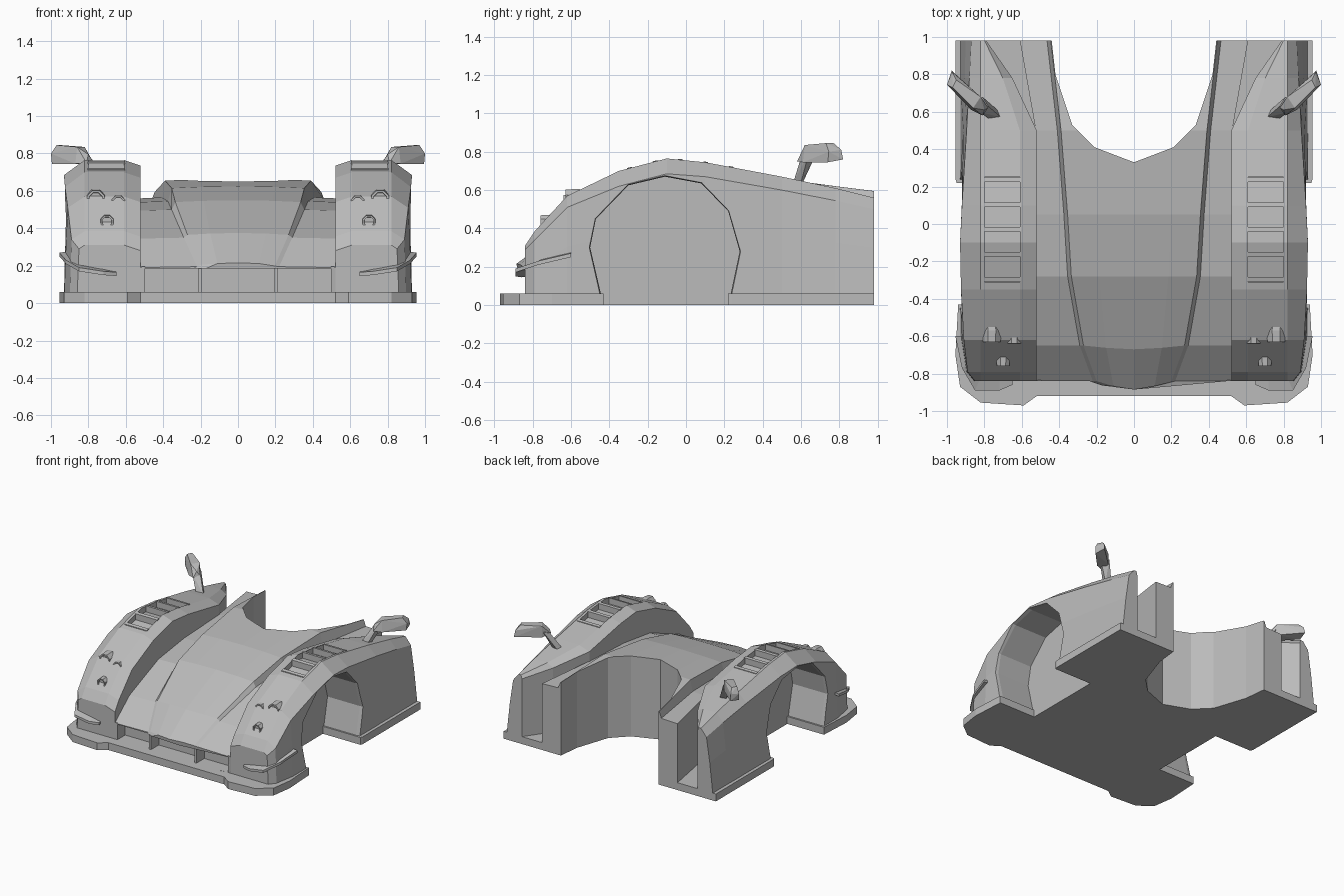
import bpy, bmesh
from math import pi, cos, sin
from mathutils import Vector

cube = bpy.data.objects.get("Cube")
if cube:
    bpy.data.objects.remove(cube)

grey = bpy.data.materials.new("body_grey")
grey.use_nodes = True
GREY = (0.5, 0.5, 0.5, 1)
grey.diffuse_color = GREY
grey.node_tree.nodes["Principled BSDF"].inputs["Base Color"].default_value = GREY


def finish(name, bm):
    bmesh.ops.remove_doubles(bm, verts=bm.verts, dist=0.0005)
    bmesh.ops.recalc_face_normals(bm, faces=bm.faces)
    me = bpy.data.meshes.new(name)
    bm.to_mesh(me)
    bm.free()
    me.materials.append(grey)
    ob = bpy.data.objects.new(name, me)
    bpy.context.collection.objects.link(ob)
    return ob


def loft(name, rings):
    """Skin closed rings of equal length and cap both ends."""
    bm = bmesh.new()
    vs = [[bm.verts.new(p) for p in r] for r in rings]
    n = len(vs[0])
    for a, b in zip(vs, vs[1:]):
        for i in range(n):
            j = (i + 1) % n
            bm.faces.new((a[i], a[j], b[j], b[i]))
    bm.faces.new(vs[0])
    bm.faces.new(vs[-1])
    return finish(name, bm)


def prism(name, outline, z0, z1):
    return loft(name, [[(x, y, z) for x, y in outline] for z in (z0, z1)])


def box(name, x0, x1, y0, y1, z0, z1):
    return prism(name, [(x0, y0), (x1, y0), (x1, y1), (x0, y1)], z0, z1)


def hull(name, points):
    bm = bmesh.new()
    for p in points:
        bm.verts.new(p)
    bmesh.ops.convex_hull(bm, input=bm.verts)
    return finish(name, bm)


def bake(ob):
    """Replace the mesh with its modified result."""
    dg = bpy.context.evaluated_depsgraph_get()
    me = bpy.data.meshes.new_from_object(ob.evaluated_get(dg))
    ob.modifiers.clear()
    ob.data = me


def cut(ob, cutter):
    m = ob.modifiers.new("cut", "BOOLEAN")
    m.operation = "DIFFERENCE"
    m.solver = "EXACT"
    m.object = cutter
    bake(ob)


def mirror(ob):
    ob.modifiers.new("mirror", "MIRROR").use_mirror_merge = False
    bake(ob)


def both_sides(half):
    return half + [(-x, y) for x, y in reversed(half) if x > 0]


# Cutter for the wheel arch, flared at the outer lip
arch = [(-.43, -.05), (-.435, .02), (-.50, .30), (-.47, .45), (-.30, .625), (-.11, .67),
        (.08, .635), (.22, .49), (.28, .28), (.225, .02), (.22, -.05)]
arch_cutter = loft("arch_cutter", [
    [(x, -.1 + (y + .1) * s, .3 + (z - .3) * s) for y, z in arch]
    for x, s in ((.61, 1), (.90, 1), (1.1, 1.1))])

# Cutter for the cockpit opening
cockpit = both_sides([(0, .33), (.21, .41), (.33, .53), (.42, .80), (.44, .98), (.45, 1.1)])
cockpit_cutter = prism("cockpit_cutter", cockpit, -.1, 1)

# Floor plate with splitter and side sills
plate = both_sides([(0, -.92), (.52, -.92), (.59, -.97), (.82, -.955), (.93, -.87),
                    (.955, -.70), (.94, -.43), (.94, .20), (.955, .24), (.955, .98)])
floor = prism("floor_plate", plate, 0, .06)
for side in (1, -1):
    notch = box("notch_cutter", *sorted((side * .61, side * 1.1)), -.43, .22, -.1, .2)
    cut(floor, notch)
    bpy.data.objects.remove(notch)
cut(floor, cockpit_cutter)

# Fenders: y, inner x, crown x, shoulder x, crown z, shoulder z
fender_rows = [(-.84, .52, .82, .85, .31, .29), (-.79, .52, .82, .89, .385, .34),
               (-.62, .52, .82, .91, .57, .51), (-.35, .52, .82, .925, .70, .62),
               (-.10, .52, .82, .93, .765, .685), (.10, .52, .82, .92, .745, .67),
               (.50, .52, .82, .895, .67, .60), (.78, .65, .82, .88, .61, .545),
               (.98, .79, .82, .87, .56, .50)]


def crown(y):
    for a, b in zip(fender_rows, fender_rows[1:]):
        if a[0] <= y <= b[0]:
            return a[4] + (b[4] - a[4]) * (y - a[0]) / (b[0] - a[0])


def fender_ring(y, xi, xt, xs, zt, zs):
    foot = max(xs, .93) if y > -.7 else xs + .01
    return [(xi, y, .03), (xi, y, zt - .03), (xi + (xt - xi) * .3, y, zt), (xt, y, zt),
            (xs, y, zs), ((xs + foot) / 2, y, zs * .6), (foot, y, .03)]


fender = loft("fenders", [fender_ring(*r) for r in fender_rows])
cut(fender, arch_cutter)

# Louvre pockets follow the crown of the fender
ys = (-.31, -.10, .10, .25)
pocket = loft("pocket_cutter", [
    [(.61, y, crown(y) - .045), (.80, y, crown(y) - .045), (.80, y, 1), (.61, y, 1)] for y in ys])
cut(fender, pocket)
mirror(fender)
for i in range(5):
    y = -.295 + i * .133
    slat = hull("louvre_slat_%d" % (i + 1), [
        (x, yy, crown(yy) + dz) for x in (.605, .805)
        for yy, dz in ((y - .012, .004), (y + .012, .004), (y + .012, -.05), (y - .012, -.05))])
    mirror(slat)

# Hood with raised centre panel: y, nose offset, panel half width, panel z, channel z, outer x
hood_rows = [(-.84, .045, .20, .21, .195, .525), (-.65, .02, .27, .37, .35, .525),
             (-.28, 0, .335, .545, .50, .525), (.05, 0, .355, .62, .545, .525),
             (.50, 0, .39, .66, .565, .525), (.98, 0, .445, .60, .545, .61)]


def hood_ring(y, nose, w, zp, zc, xo):
    half = [(0, y - nose, zp + .005), (w * .55, y - nose * .6, zp + .002), (w, y, zp - .005),
            (w + .02, y, zc), (xo, y, zc - .005), (xo, y, .03)]
    return half + [(-x, yy, z) for x, yy, z in reversed(half) if x > 0]


hood = loft("hood", [hood_ring(*r) for r in hood_rows])
cut(hood, cockpit_cutter)
intake = box("intake_cutter", -.5, .5, -1, -.74, .06, .185)
cut(hood, intake)

# Struts in the front intake
for x in (.205, .507):
    mirror(box("intake_strut", x - .01, x + .01, -.84, -.73, .05, .195))

for helper in (arch_cutter, cockpit_cutter, pocket, intake):
    bpy.data.objects.remove(helper)


# Lamps: octagonal pods with a recessed lens
def lamp(name, x, z, r, y0, y1):
    steps = ((y1, .75), (y0 + .06, 1), (y0, .9), (y0, .68), (y0 + .015, .65))
    mirror(loft(name, [[(x + r * s * cos(pi / 8 + i * pi / 4), y, z + r * s * sin(pi / 8 + i * pi / 4))
                        for i in range(8)] for y, s in steps]))


lamp("outer_lamp", .76, .555, .056, -.63, -.48)
lamp("inner_lamp", .64, .538, .043, -.64, -.50)
lamp("lower_lamp", .70, .435, .040, -.76, -.66)

# Corner winglets wrapping around the bumper
outer = [(.65, -.86, .145), (.72, -.89, .15), (.85, -.89, .17), (.92, -.77, .21), (.955, -.60, .25)]
inner = [(.65, -.82, .15), (.72, -.82, .165), (.82, -.82, .185), (.87, -.74, .225), (.91, -.60, .255)]
mirror(loft("corner_winglet", [
    [o, i, (i[0], i[1], i[2] + .02), (o[0], o[1], o[2] + .02)] for o, i in zip(outer, inner)]))

# Wing mirrors
mirror(hull("mirror_stalk", [(.71, .57, .64), (.77, .56, .64), (.78, .60, .64), (.73, .61, .64),
                             (.78, .63, .77), (.83, .60, .77), (.86, .64, .79), (.81, .68, .79)]))
mirror(hull("mirror_head", [(.78, .62, .765), (.81, .58, .75), (.80, .61, .795), (.86, .62, .835),
                            (.82, .68, .835), (.87, .61, .745), (.82, .68, .745), (.995, .74, .745),
                            (1.0, .745, .80), (.97, .73, .845), (.975, .82, .76),
                            (.97, .81, .81), (.95, .77, .845)]))
